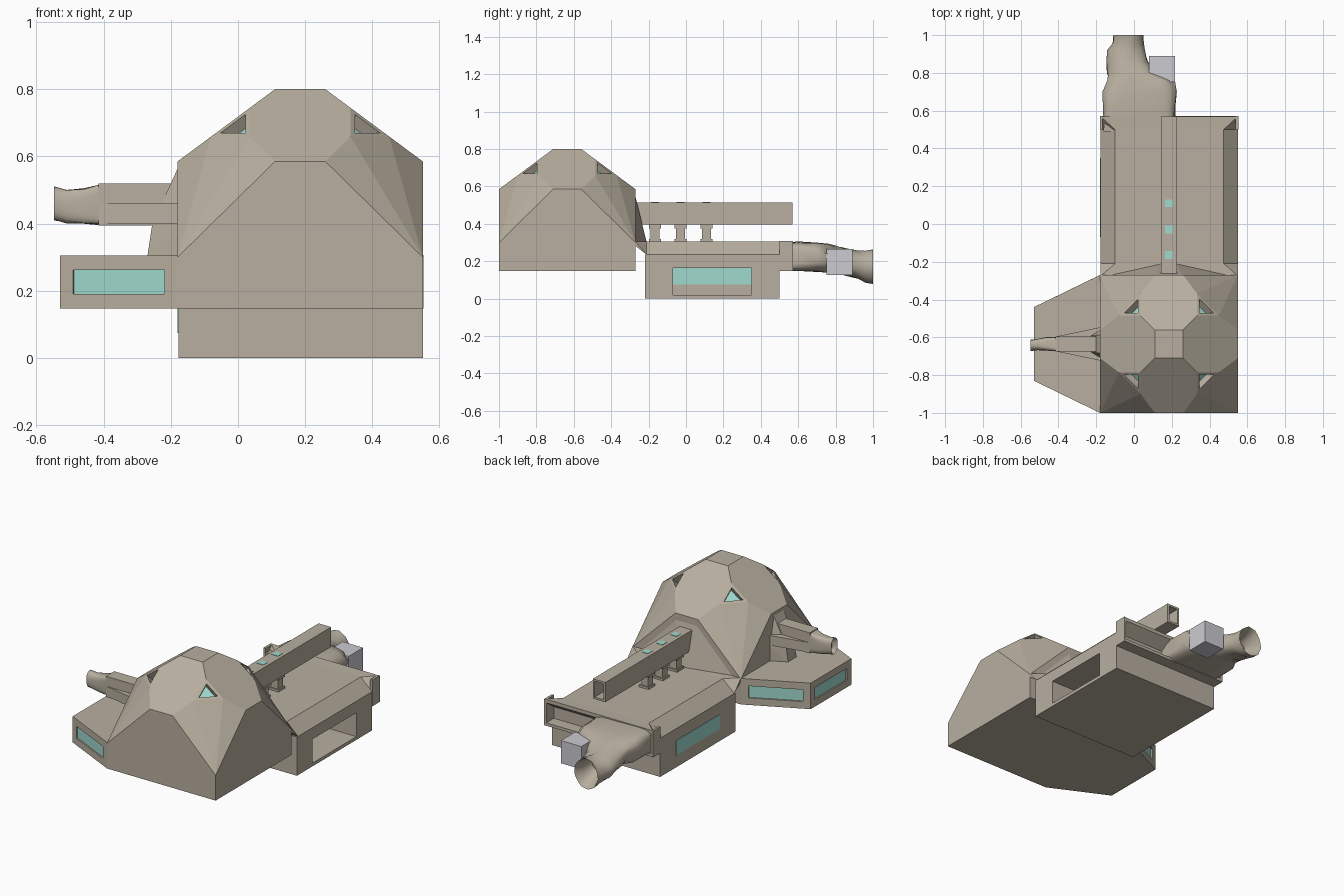
import bpy, bmesh, math, random
from mathutils import Vector

random.seed(4)
if "Cube" in bpy.data.objects:
    bpy.data.objects.remove(bpy.data.objects["Cube"])


def material(name, rgb):
    m = bpy.data.materials.new(name)
    m.use_nodes = True
    m.diffuse_color = (*rgb, 1)
    m.node_tree.nodes["Principled BSDF"].inputs["Base Color"].default_value = (*rgb, 1)
    return m


STONE = material("warm stone", (0.48, 0.43, 0.35))
GLASS = material("teal glass", (0.35, 0.70, 0.62))
GREY = material("pale grey", (0.60, 0.60, 0.64))


def finish(name, bm, mats, smooth=False):
    mesh = bpy.data.meshes.new(name)
    bm.to_mesh(mesh)
    bm.free()
    ob = bpy.data.objects.new(name, mesh)
    bpy.context.collection.objects.link(ob)
    for m in mats:
        mesh.materials.append(m)
    if smooth:
        bpy.ops.object.select_all(action="DESELECT")
        ob.select_set(True)
        bpy.context.view_layer.objects.active = ob
        bpy.ops.object.shade_smooth_by_angle(angle=math.radians(45))
    return ob


def hull(points):
    bm = bmesh.new()
    for p in points:
        bm.verts.new(p)
    bmesh.ops.convex_hull(bm, input=bm.verts)
    bmesh.ops.dissolve_limit(bm, angle_limit=0.03, verts=bm.verts, edges=bm.edges)
    bmesh.ops.recalc_face_normals(bm, faces=bm.faces)
    bm.normal_update()
    return bm


def corners(x, y, z):
    return [(a, b, c) for a in x for b in y for c in z]


def box(name, x, y, z, mat=STONE):
    return finish(name, hull(corners(x, y, z)), [mat])


def recess(bm, rule, margin, depth, index=1):
    """Inset and sink every face that the rule picks, then recolour its floor."""
    for f in [f for f in bm.faces if rule(f)]:
        normal = f.normal.copy()
        bmesh.ops.inset_individual(bm, faces=[f], thickness=margin, use_even_offset=True)
        ring = bmesh.ops.inset_individual(bm, faces=[f], thickness=0.0001)
        bmesh.ops.translate(bm, verts=f.verts, vec=normal * -depth)
        f.material_index = index


# Faceted dome with sunken corner windows
CX, CY = 0.185, -0.635
H, M, S = 0.365, 0.15, 0.075


def slope(r):
    return 0.585 + 0.7414 * (H - r)


points = []
for sx in (-1, 1):
    for sy in (-1, 1):
        for a, b, z in ((H, H, 0.147), (H, H, 0.30), (S, H, slope(H)), (H, S, slope(H)),
                        (M, 0.265, slope(0.265)), (0.265, M, slope(0.265)),
                        (M, M, slope(M)), (S, S, slope(S))):
            points.append((CX + sx * a, CY + sy * b, z))
dome = hull(points)
recess(dome, lambda f: len(f.verts) == 3 and min(v.co.z for v in f.verts) > 0.65, 0.015, 0.04)
finish("dome", dome, [STONE, GLASS])

# Side wing with three sunken windows
wing = hull([(x, y, z) for x, y in ((-0.18, -1), (-0.53, -0.83), (-0.53, -0.44), (-0.18, -0.27))
             for z in (0.147, 0.305)])
recess(wing, lambda f: abs(f.normal.z) < 0.1 and f.normal.x < -0.1, 0.043, 0.008)
finish("side_wing", wing, [STONE, GLASS])

# Lower hull around an open bay
X = (-0.177, 0.55)
box("bay_floor", X, (-0.22, 0.50), (0.0, 0.02))
box("bay_ceiling", X, (-0.22, 0.50), (0.165, 0.235))
box("bay_front", X, (-0.22, -0.07), (0.02, 0.165))
box("bay_rear", X, (0.35, 0.50), (0.02, 0.165))
box("bay_far_wall", (-0.177, -0.16), (-0.07, 0.35), (0.02, 0.165))
for name, x in (("outer_glass", -0.180), ("inner_glass", -0.160)):
    box(name, (x, x + 0.004), (-0.07, 0.35), (0.075, 0.163), GLASS)

# Chamfered roof that squares off at both ends
EDGE, TOP = (-0.177, 0.55), (-0.10, 0.475)


def chamfer(y):
    return corners(EDGE, (y,), (0.235,)) + corners(TOP, (y,), (0.305,))


finish("roof", hull(chamfer(-0.21) + chamfer(0.50)), [STONE])
for name, y0, y1 in (("roof_front_end", -0.21, -0.275), ("roof_rear_end", 0.50, 0.57)):
    finish(name, hull(chamfer(y0) + corners(EDGE, (y1,), (0.285, 0.307))), [STONE])
for name, x in (("rear_frame_left", (0.538, 0.552)), ("rear_frame_right", (-0.18, -0.166))):
    box(name, x, (0.50, 0.572), (0.147, 0.307))
box("rear_frame_sill", EDGE, (0.50, 0.572), (0.147, 0.165))

# Buttresses that carry the two guns
finish("side_buttress", hull(
    corners((-0.17,), (CY - 0.09, CY + 0.09), (0.30, 0.40)) +
    corners((-0.17,), (CY - 0.05, CY + 0.05), (0.585,)) +
    corners((-0.27,), (CY - 0.04, CY + 0.04), (0.30,)) +
    corners((-0.255,), (CY - 0.04, CY + 0.04), (0.40,))), [STONE])
finish("rear_buttress", hull(
    corners((-0.17, 0.54), (-0.28,), (0.30,)) +
    corners((CX - S, CX + S), (-0.28,), (0.585,)) +
    corners((CX - 0.04, CX + 0.04), (-0.21,), (0.30,)) +
    corners((CX - 0.04, CX + 0.04), (-0.235,), (0.40,))), [STONE])

# Long hollow roof gun on three posts
gun = hull(corners((0.143, 0.227), (-0.28, 0.57), (0.395, 0.515)))
recess(gun, lambda f: f.normal.y > 0.9, 0.012, 0.5, 0)
finish("roof_gun", gun, [STONE])
for i, y in enumerate((-0.165, -0.03, 0.11)):
    box(f"gun_post_{i}", (CX - 0.024, CX + 0.024), (y - 0.024, y + 0.024), (0.30, 0.40))
    box(f"post_cap_{i}", (CX - 0.032, CX + 0.032), (y - 0.032, y + 0.032), (0.375, 0.397))
    box(f"post_foot_{i}", (CX - 0.032, CX + 0.032), (y - 0.032, y + 0.032), (0.30, 0.318))
    box(f"gun_light_{i}", (CX - 0.021, CX + 0.021), (y - 0.021, y + 0.021), (0.51, 0.517), GLASS)

# Side gun with flared root
box("side_gun", (-0.415, -0.17), (CY - 0.04, CY + 0.04), (0.395, 0.52))
finish("side_gun_root", hull(
    corners((-0.17,), (CY - 0.09, CY + 0.09), (0.40, 0.46)) +
    corners((-0.41,), (CY - 0.04, CY + 0.04), (0.40, 0.46))), [STONE])


def loft(name, along_x, sections, jitter, n=20):
    """Skin rings of (position, side centre, height, half width, half height, roundness)."""
    bm = bmesh.new()
    rings = []
    for t, c, z, rw, rh, p in sections:
        ring = []
        for k in range(n):
            a = math.tau * (k + 0.5) / n
            u, w = (math.copysign(abs(g) ** p, g) for g in (math.cos(a), math.sin(a)))
            j = 1 + random.uniform(-jitter, jitter)
            co = (c + u * rw * j, z + w * rh * j)
            ring.append(bm.verts.new((t, *co) if along_x else (co[0], t, co[1])))
        rings.append(ring)
    for r0, r1 in zip(rings, rings[1:]):
        for k in range(n):
            bm.faces.new((r0[k], r0[k - 1], r1[k - 1], r1[k]))
    bm.faces.new(rings[0])
    bm.faces.new(rings[-1])
    bmesh.ops.recalc_face_normals(bm, faces=bm.faces)
    return finish(name, bm, [STONE], True)


# Crumpled muzzle and tail exhaust, both hollow at the end
loft("side_muzzle", True, [
    (-0.41, CY, 0.457, 0.038, 0.06, 0.3), (-0.46, CY, 0.452, 0.036, 0.052, 0.5),
    (-0.51, CY - 0.003, 0.452, 0.03, 0.05, 0.7), (-0.548, CY - 0.008, 0.46, 0.03, 0.05, 0.9),
    (-0.52, CY - 0.003, 0.455, 0.022, 0.036, 0.9)], 0.04)
loft("tail_exhaust", False, [
    (0.49, 0.025, 0.225, 0.19, 0.075, 0.3), (0.60, 0.025, 0.225, 0.195, 0.078, 0.4),
    (0.70, 0.03, 0.222, 0.19, 0.078, 0.5), (0.76, 0.035, 0.217, 0.175, 0.076, 0.7),
    (0.80, -0.01, 0.208, 0.13, 0.074, 0.9), (0.86, -0.035, 0.195, 0.11, 0.072, 1),
    (0.92, -0.04, 0.18, 0.10, 0.075, 1), (0.96, -0.03, 0.172, 0.08, 0.085, 1),
    (1.0, -0.03, 0.17, 0.078, 0.092, 1), (0.95, -0.03, 0.172, 0.06, 0.07, 1),
    (0.88, -0.035, 0.185, 0.05, 0.045, 1)], 0.05)

# Grey block beside the exhaust
box("grey_block", (0.08, 0.217), (0.752, 0.89), (0.127, 0.265), GREY)
